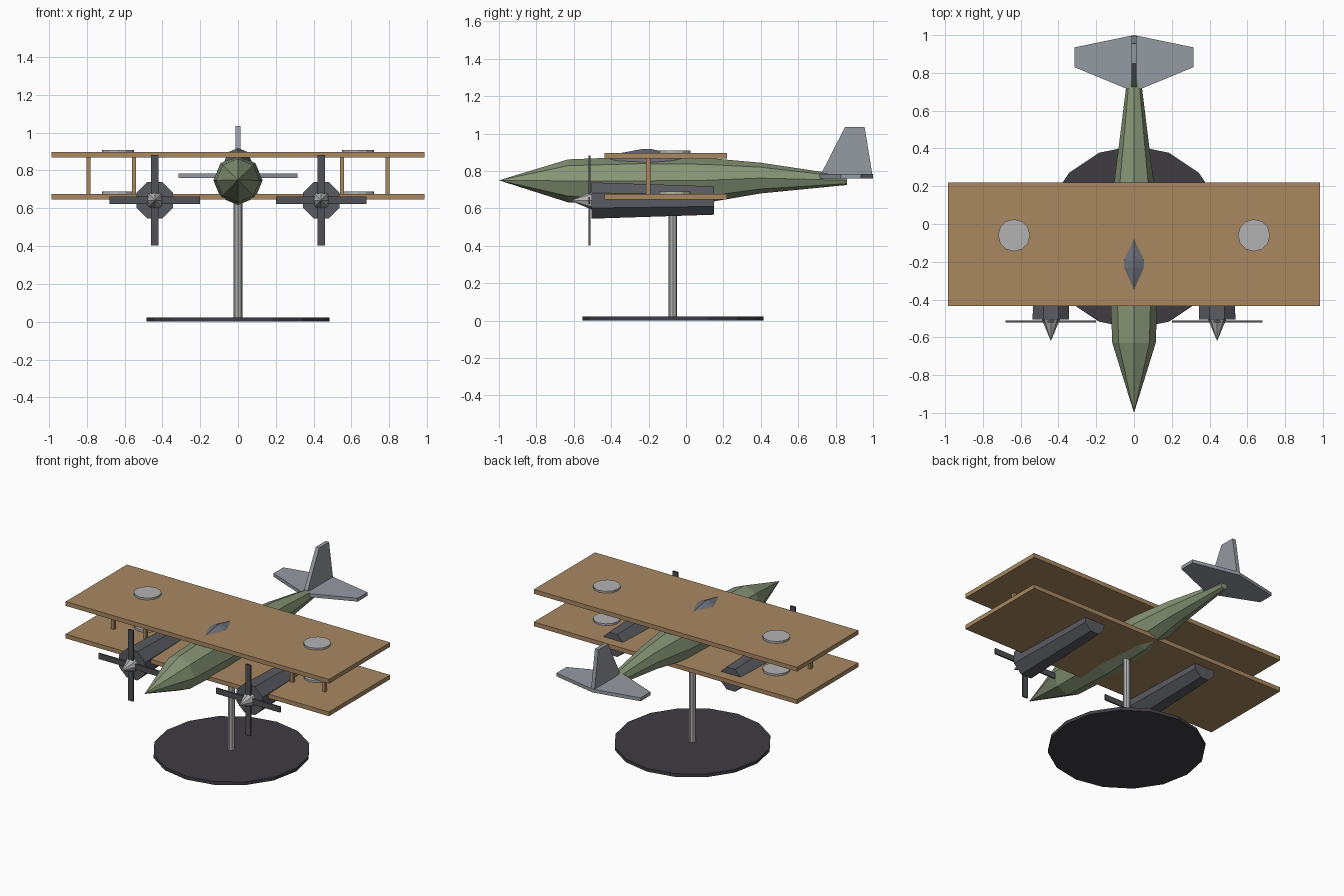
import bpy, bmesh
from math import sin, cos, pi

if "Cube" in bpy.data.objects:
    bpy.data.objects.remove(bpy.data.objects["Cube"])


def material(name, rgb):
    m = bpy.data.materials.new(name)
    m.diffuse_color = (*rgb, 1)
    m.use_nodes = True
    m.node_tree.nodes["Principled BSDF"].inputs["Base Color"].default_value = m.diffuse_color
    return m


OLIVE = material("olive_paint", (0.24, 0.30, 0.18))
WOOD = material("wood", (0.40, 0.25, 0.12))
DARK = material("dark_metal", (0.10, 0.105, 0.12))
BLADE = material("blade_metal", (0.08, 0.082, 0.09))
STAND = material("stand_black", (0.05, 0.046, 0.054))
TAIL = material("tail_metal", (0.30, 0.32, 0.36))
GLASS = material("canopy_grey", (0.15, 0.16, 0.19))
LIGHT = material("light_metal", (0.45, 0.45, 0.45))


def finish(name, bm, mat):
    bmesh.ops.recalc_face_normals(bm, faces=bm.faces)
    me = bpy.data.meshes.new(name)
    bm.to_mesh(me)
    bm.free()
    me.materials.append(mat)
    ob = bpy.data.objects.new(name, me)
    bpy.context.collection.objects.link(ob)
    return ob


def loft(name, rings, mat, x=0, sides=8, phase=0.0):
    """Skin along y through rings (y, centre z, radius); radius 0 is a point."""
    bm = bmesh.new()
    loops = []
    for y, z, r in rings:
        if r == 0:
            loops.append([bm.verts.new((x, y, z))] * sides)
        else:
            angles = [2 * pi * (i + phase) / sides for i in range(sides)]
            loops.append([bm.verts.new((x + r * cos(a), y, z + r * sin(a))) for a in angles])
    for a, b in zip(loops, loops[1:]):
        for i in range(sides):
            j = (i + 1) % sides
            bm.faces.new(list(dict.fromkeys((a[i], a[j], b[j], b[i]))))
    for loop, ring in ((loops[0], rings[0]), (loops[-1], rings[-1])):
        if ring[2] > 0:
            bm.faces.new(loop)
    return finish(name, bm, mat)


def box(name, lo, hi, mat):
    bm = bmesh.new()
    bmesh.ops.create_cube(bm, size=1)
    for v in bm.verts:
        v.co = [(l + h) / 2 + c * (h - l) for l, h, c in zip(lo, hi, v.co)]
    return finish(name, bm, mat)


def disc(name, x, y, z0, z1, r, sides, mat):
    bm = bmesh.new()
    bmesh.ops.create_cone(bm, cap_ends=True, segments=sides, radius1=r, radius2=r, depth=z1 - z0)
    bmesh.ops.translate(bm, verts=bm.verts, vec=(x, y, (z0 + z1) / 2))
    return finish(name, bm, mat)


def plate(name, points, offset, mat):
    """Extrude a flat outline by the given offset."""
    bm = bmesh.new()
    face = bm.faces.new([bm.verts.new(p) for p in points])
    new = bmesh.ops.extrude_face_region(bm, geom=[face])["geom"]
    moved = [v for v in new if isinstance(v, bmesh.types.BMVert)]
    bmesh.ops.translate(bm, verts=moved, vec=offset)
    return finish(name, bm, mat)


# Fuselage and canopy
loft("fuselage", [(-1.0, 0.75, 0), (-0.63, 0.747, 0.115), (-0.25, 0.747, 0.13),
                  (0.1, 0.75, 0.121), (0.4, 0.762, 0.082), (0.86, 0.75, 0.025)], OLIVE)
loft("canopy", [(-0.46, 0.845, 0), (-0.36, 0.845, 0.049), (-0.23, 0.845, 0.073),
                (-0.19, 0.845, 0.073), (-0.07, 0.845, 0.049), (0.03, 0.845, 0)], GLASS)

# Wings
box("lower_wing", (-0.985, -0.435, 0.647), (0.985, 0.22, 0.676), WOOD)
box("upper_wing", (-0.985, -0.435, 0.867), (0.985, 0.22, 0.896), WOOD)

# Tailplane and fin
plate("tailplane", [(0, 0.70, 0.76), (0.315, 0.83, 0.76), (0.315, 0.935, 0.76), (0, 1.0, 0.76),
                    (-0.315, 0.935, 0.76), (-0.315, 0.83, 0.76)], (0, 0, 0.023), TAIL)
plate("tail_fin", [(-0.013, 0.715, 0.77), (-0.013, 0.85, 1.035), (-0.013, 0.955, 1.035),
                   (-0.013, 0.998, 0.77)], (0.026, 0, 0), TAIL)

for side, s in (("left", -1), ("right", 1)):
    # Wing struts
    for part, x in (("inner", 0.55), ("outer", 0.79)):
        box(f"{side}_{part}_strut", (s * x - 0.01, -0.213, 0.67), (s * x + 0.01, -0.19, 0.872), WOOD)
    # Wing discs
    for part, z in (("lower", 0.67), ("upper", 0.89)):
        disc(f"{side}_{part}_wing_disc", s * 0.635, -0.06, z, z + 0.019, 0.085, 12, LIGHT)
    # Engine, spinner and propeller
    x, z = s * 0.44, 0.642
    loft(f"{side}_engine", [(-0.505, z, 0.105), (0.15, z, 0.082)], DARK, x, 8, 0.5)
    loft(f"{side}_spinner", [(-0.62, z, 0), (-0.50, z, 0.05)], LIGHT, x)
    box(f"{side}_propeller_across", (x - 0.24, -0.522, z - 0.019), (x + 0.24, -0.512, z + 0.019), BLADE)
    box(f"{side}_propeller_upright", (x - 0.019, -0.521, z - 0.24), (x + 0.019, -0.511, z + 0.24), BLADE)

# Display stand
disc("stand_base", 0, -0.07, 0, 0.022, 0.484, 16, STAND)
disc("stand_pole", 0, -0.07, 0.005, 0.68, 0.023, 8, LIGHT)
